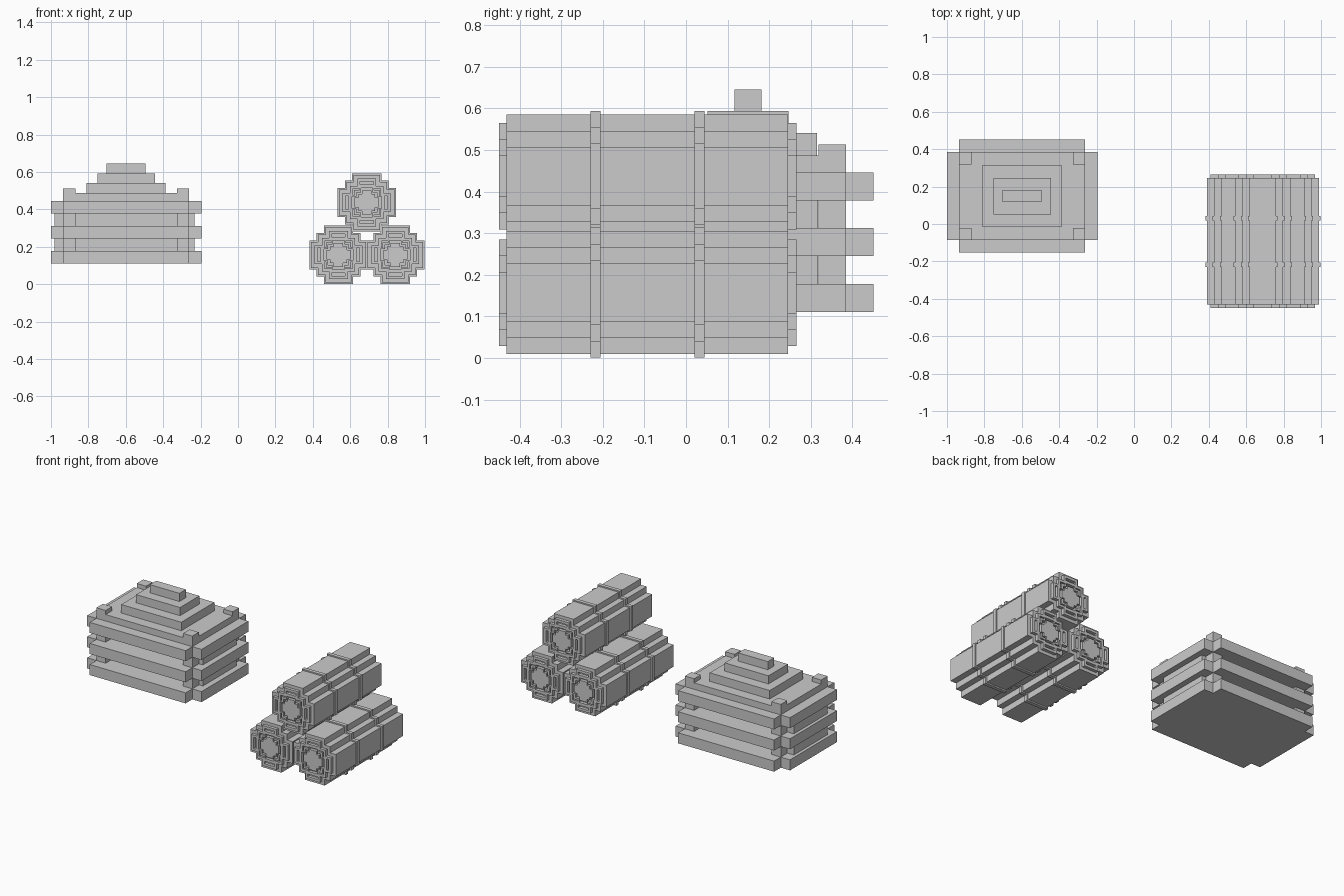
import bpy, bmesh

if "Cube" in bpy.data.objects:
    bpy.data.objects.remove(bpy.data.objects["Cube"])

def finish(name, bm):
    bmesh.ops.recalc_face_normals(bm, faces=bm.faces)
    me = bpy.data.meshes.new(name)
    bm.to_mesh(me)
    bm.free()
    ob = bpy.data.objects.new(name, me)
    bpy.context.collection.objects.link(ob)
    return ob

def box(name, x0, x1, y0, y1, z0, z1):
    bm = bmesh.new()
    bmesh.ops.create_cube(bm, size=1)
    for v in bm.verts:
        v.co.x = x0 + (v.co.x + .5) * (x1 - x0)
        v.co.y = y0 + (v.co.y + .5) * (y1 - y0)
        v.co.z = z0 + (v.co.z + .5) * (z1 - z0)
    return finish(name, bm)

def stepped(a, b, c):
    """Stepped-circle outline with three half widths (20 corners)."""
    q = [(c, a), (b, a), (b, b), (a, b), (a, c)]
    pts = []
    for _ in range(4):
        pts += q
        q = [(-y, x) for x, y in q]
    return pts

def prism(name, cx, cz, outer, y0, y1, inner=None):
    """Extrude an outline along y, hollow if an inner outline is given."""
    bm = bmesh.new()
    def loop(pts, y):
        return [bm.verts.new((cx + px, y, cz + pz)) for px, pz in pts]
    def join(p, q):
        n = len(p)
        for i in range(n):
            j = (i + 1) % n
            bm.faces.new((p[i], p[j], q[j], q[i]))
    o0, o1 = loop(outer, y0), loop(outer, y1)
    join(o0, o1)
    if inner:
        i0, i1 = loop(inner, y0), loop(inner, y1)
        join(i0, i1)
        join(o0, i0)
        join(o1, i1)
    else:
        bm.faces.new(o0)
        bm.faces.new(o1)
    return finish(name, bm)

def scaled(s):
    return stepped(s * .40, s * .70, s)

# Log crib: interlocked courses with recessed courses between
CX, CY = -.598, .149
AX, AY = .337, .302
BX, BY = .402, .235
for i, z in enumerate((.111, .245, .379)):
    box(f"course_deep_{i}", CX - AX, CX + AX, CY - AY, CY + AY, z, z + .067)
    box(f"course_wide_{i}", CX - BX, CX + BX, CY - BY, CY + BY, z, z + .067)
    if i < 2:
        box(f"recessed_wall_{i}", -.98, -.233, CY - .168, CY + .168, z + .067, z + .134)
box("crib_lid", CX - AX, CX + AX, CY - BY, CY + BY, .446, .487)

# Corner posts
for sx in (-1, 1):
    for sy in (-1, 1):
        px, py = CX + sx * (AX - .0325), CY + sy * (BY - .0325)
        box("corner_post", px - .0325, px + .0325, py - .0325, py + .0325, .17, .513)

# Stepped roof
for i, (hx, hy, z0, z1) in enumerate(((.211, .166, .487, .541),
                                      (.154, .097, .541, .593),
                                      (.104, .032, .593, .645))):
    box(f"roof_step_{i}", CX - hx, CX + hx, CY - hy, CY + hy, z0, z1)

# Stack of three stepped logs with bands and ringed ends
BODY = stepped(.070, .109, .148)
BAND = stepped(.078, .117, .156)
RIM = stepped(.050, .089, .128)
RIM_IN = stepped(.036, .074, .112)
for i, (x, z) in enumerate(((.537, .157), (.841, .157), (.688, .437))):
    prism(f"log_body_{i}", x, z, BODY, -.431, .245)
    for y in (-.230, .020):
        prism(f"log_band_{i}", x, z, BAND, y, y + .024, BODY)
    for y0, y1 in ((-.450, -.431), (.245, .265)):
        prism(f"end_rim_{i}", x, z, RIM, y0, y1, RIM_IN)
        prism(f"end_ring_{i}", x, z, scaled(.096), y0, y1, scaled(.078))
        prism(f"end_core_{i}", x, z, scaled(.064), y0, y1)
